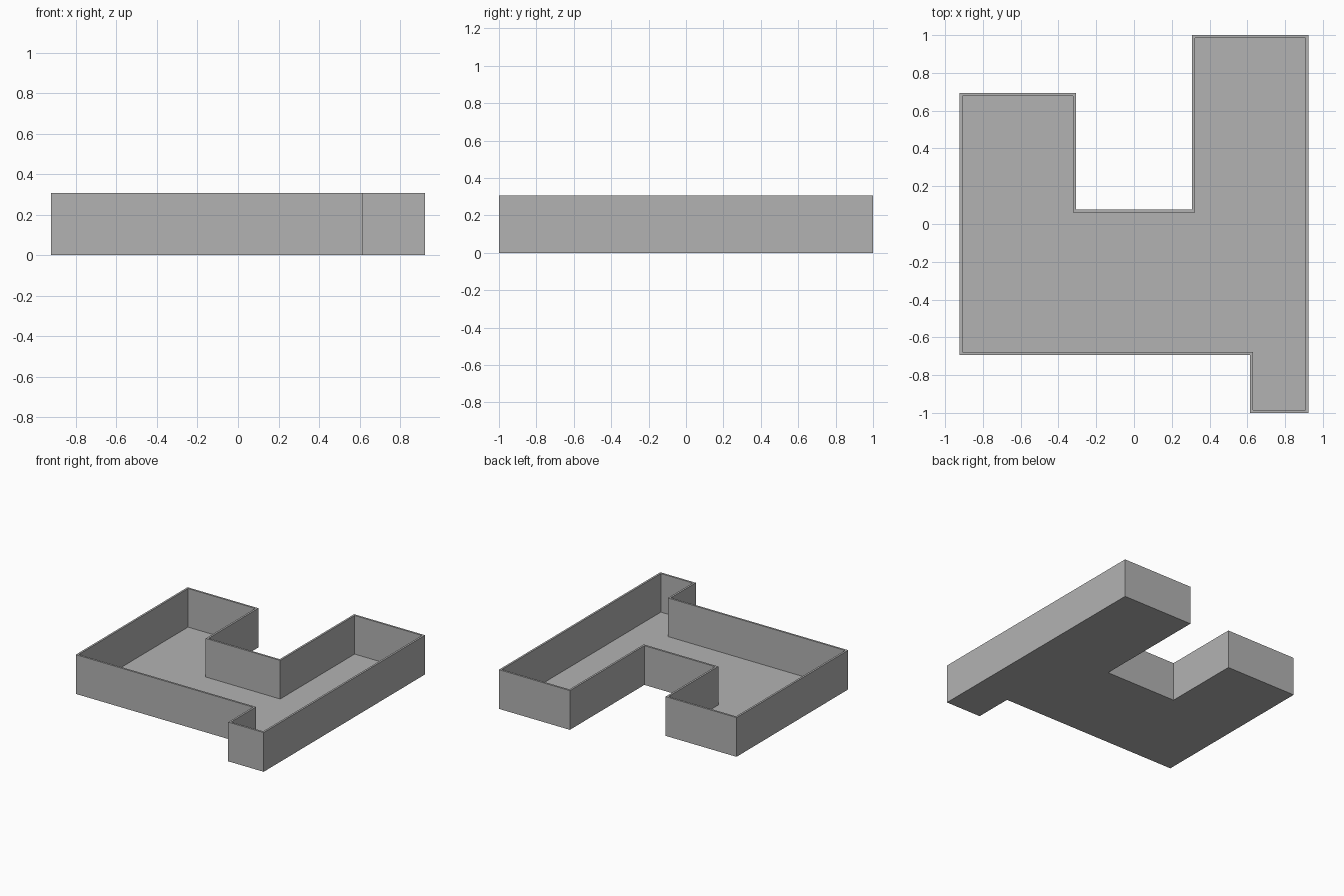
import bpy
import bmesh

cube = bpy.data.objects.get("Cube")
if cube:
    bpy.data.objects.remove(cube, do_unlink=True)

UNIT = 2 / 6.5        # layout module
HEIGHT = UNIT
WALL = 0.05 * UNIT
FLOOR = 0.005

# Outline in modules, counter-clockwise, measured from the front left corner
OUTLINE = [(0, 1), (5, 1), (5, 0), (6, 0), (6, 6.5), (4, 6.5),
           (4, 3.5), (2, 3.5), (2, 5.5), (0, 5.5)]

# Matte grey
grey = bpy.data.materials.new("plain grey")
grey.use_nodes = True
colour = (0.45, 0.45, 0.45, 1)
grey.diffuse_color = colour
grey.node_tree.nodes["Principled BSDF"].inputs["Base Color"].default_value = colour

# Solid block from the outline
bm = bmesh.new()
base = bm.faces.new([bm.verts.new(((x - 3) * UNIT, (y - 3.25) * UNIT, 0))
                     for x, y in OUTLINE])
bm.normal_update()
grown = bmesh.ops.extrude_face_region(bm, geom=[base], use_keep_orig=True)["geom"]
top_verts = [v for v in grown if isinstance(v, bmesh.types.BMVert)]
top = next(f for f in grown if isinstance(f, bmesh.types.BMFace))
bmesh.ops.translate(bm, verts=top_verts, vec=(0, 0, HEIGHT))
bmesh.ops.recalc_face_normals(bm, faces=bm.faces[:])

# Rim of the wall, then the inside sunk down to the floor
bmesh.ops.inset_region(bm, faces=[top], thickness=WALL, use_even_offset=True)
sunk = bmesh.ops.extrude_discrete_faces(bm, faces=[top])["faces"][0]
bmesh.ops.translate(bm, verts=sunk.verts[:], vec=(0, 0, FLOOR - HEIGHT))
bmesh.ops.recalc_face_normals(bm, faces=bm.faces[:])

mesh = bpy.data.meshes.new("walled_floor")
bm.to_mesh(mesh)
bm.free()
mesh.materials.append(grey)
bpy.context.collection.objects.link(bpy.data.objects.new("walled_floor", mesh))
